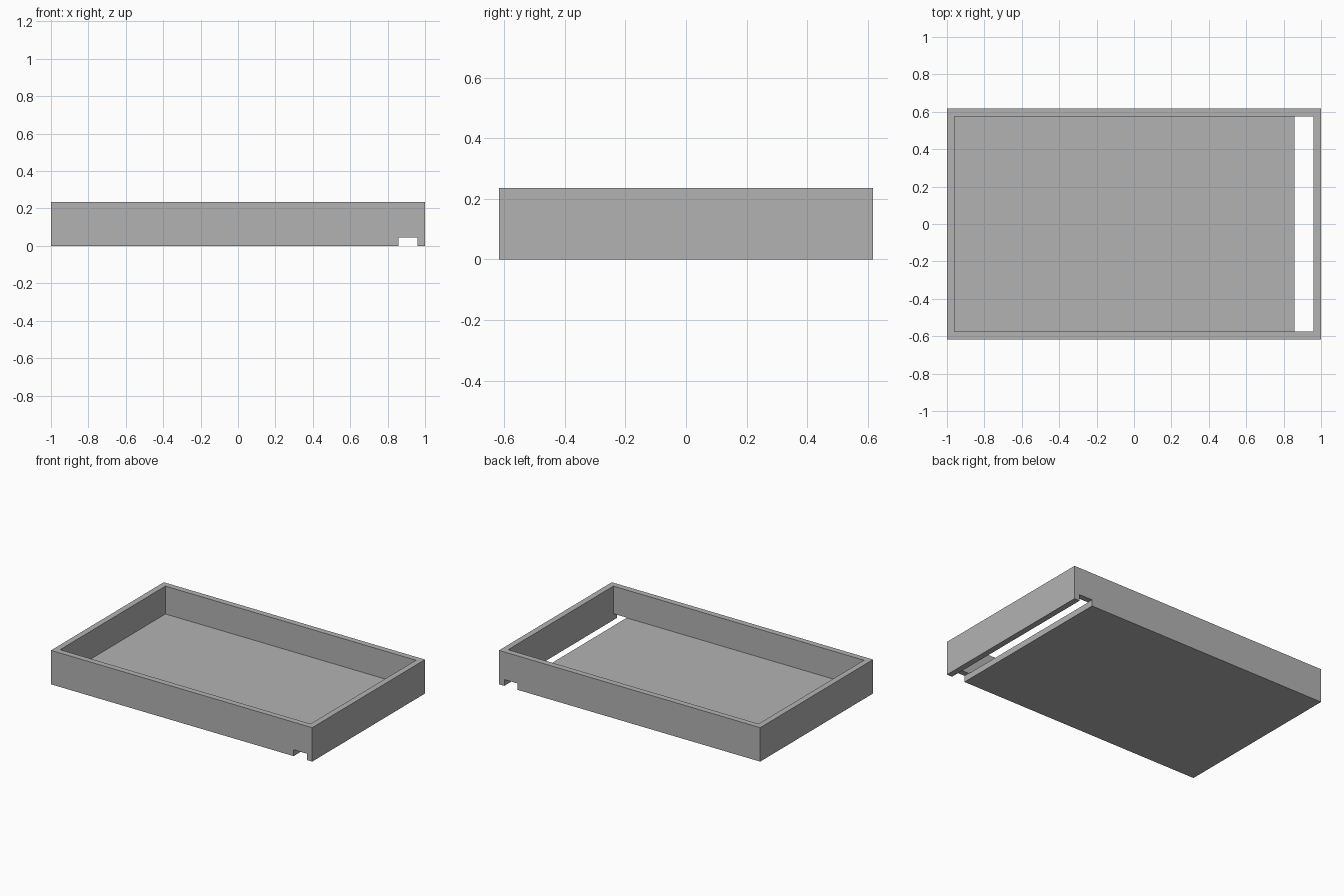
import bpy
from mathutils import Vector

if "Cube" in bpy.data.objects:
    bpy.data.objects.remove(bpy.data.objects["Cube"], do_unlink=True)

HALF_X, HALF_Y, HEIGHT = 1.0, 0.617, 0.235
WALL, FLOOR = 0.041, 0.042
SLOT_START, SLOT_END, SLOT_TOP = 0.858, HALF_X - WALL, 0.044

grey = bpy.data.materials.new("plain grey")
grey.use_nodes = True
colour = (0.45, 0.45, 0.45, 1)
grey.diffuse_color = colour
grey.node_tree.nodes["Principled BSDF"].inputs["Base Color"].default_value = colour


def box(name, low, high):
    """Axis-aligned box between two corners."""
    low, high = Vector(low), Vector(high)
    bpy.ops.mesh.primitive_cube_add(size=1, location=(low + high) / 2)
    obj = bpy.context.object
    obj.name = name
    obj.scale = high - low
    bpy.ops.object.transform_apply(location=True, rotation=False, scale=True)
    obj.data.materials.append(grey)
    return obj


def cut(target, cutter):
    """Subtract a box from the target and discard it."""
    cutter.hide_render = True
    mod = target.modifiers.new(cutter.name, "BOOLEAN")
    mod.operation = "DIFFERENCE"
    mod.solver = "EXACT"
    mod.object = cutter
    bpy.context.view_layer.objects.active = target
    bpy.ops.object.modifier_apply(modifier=mod.name)
    bpy.data.objects.remove(cutter, do_unlink=True)


# Solid block hollowed into an open tray
tray = box("tray", (-HALF_X, -HALF_Y, 0), (HALF_X, HALF_Y, HEIGHT))
cut(tray, box("cavity", (WALL - HALF_X, WALL - HALF_Y, FLOOR),
              (HALF_X - WALL, HALF_Y - WALL, HEIGHT + 1)))

# Slot across the underside, open through the floor and both long walls
cut(tray, box("slot", (SLOT_START, -HALF_Y - 1, -1),
              (SLOT_END, HALF_Y + 1, SLOT_TOP)))
